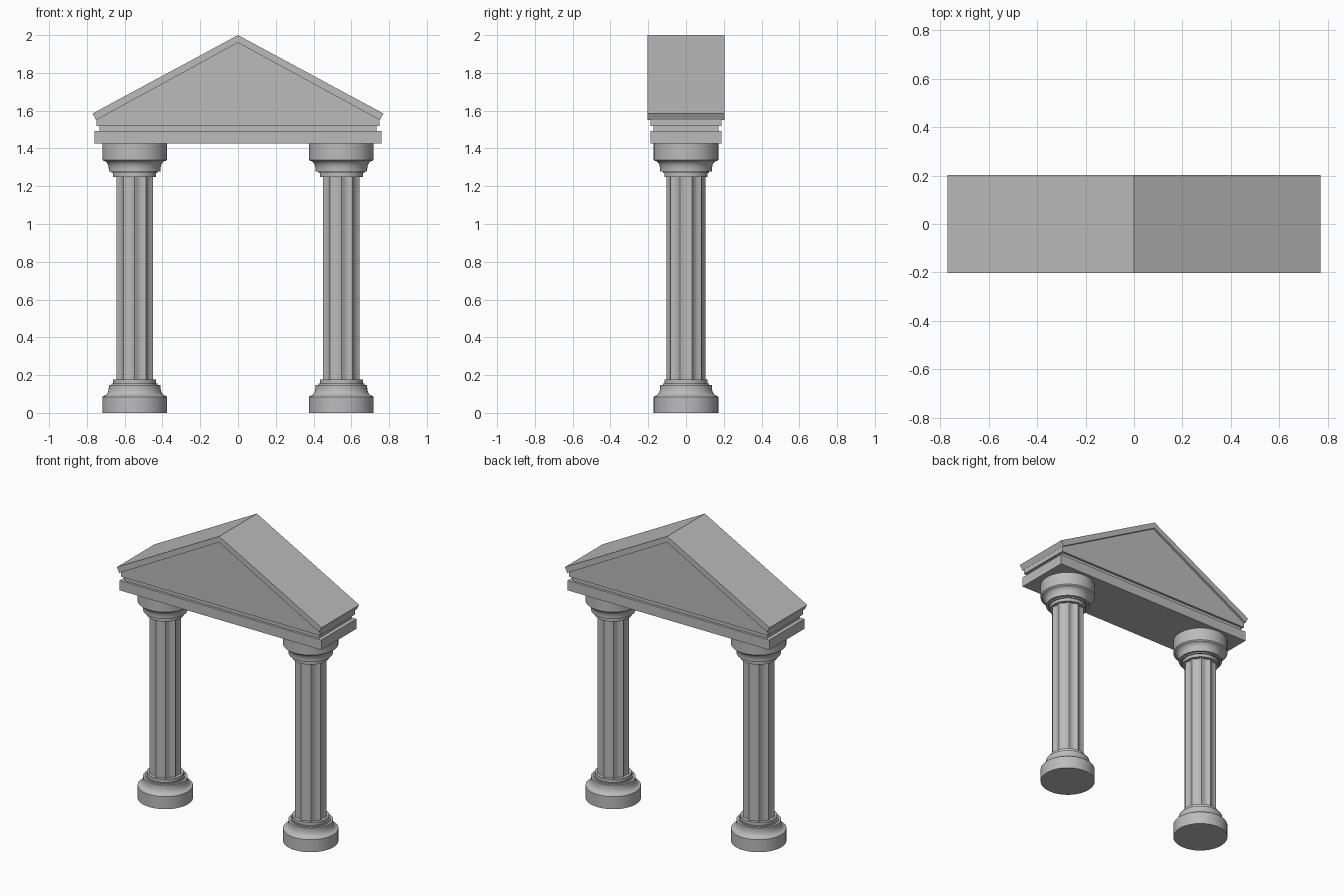
import bpy, bmesh
from math import sin, cos, pi, radians

old = bpy.data.objects.get("Cube")
if old:
    bpy.data.objects.remove(old, do_unlink=True)

stone = bpy.data.materials.new("grey stone")
stone.use_nodes = True
GREY = (0.5, 0.5, 0.5, 1)
stone.diffuse_color = GREY
stone.node_tree.nodes["Principled BSDF"].inputs["Base Color"].default_value = GREY


def finish(bm, name, smooth=False):
    bmesh.ops.recalc_face_normals(bm, faces=bm.faces)
    mesh = bpy.data.meshes.new(name)
    bm.to_mesh(mesh)
    bm.free()
    mesh.materials.append(stone)
    ob = bpy.data.objects.new(name, mesh)
    bpy.context.collection.objects.link(ob)
    if smooth:
        bpy.ops.object.select_all(action="DESELECT")
        ob.select_set(True)
        bpy.context.view_layer.objects.active = ob
        bpy.ops.object.shade_smooth_by_angle(angle=radians(30))
    return ob


def extrude_outline(name, outline, depth):
    """Extrude a front (x, z) outline evenly to both sides of y = 0."""
    bm = bmesh.new()
    face = bm.faces.new([bm.verts.new((x, -depth, z)) for x, z in outline])
    new = bmesh.ops.extrude_face_region(bm, geom=[face])["geom"]
    bmesh.ops.translate(bm, vec=(0, 2 * depth, 0),
                        verts=[v for v in new if isinstance(v, bmesh.types.BMVert)])
    return finish(bm, name)


def slab(name, half_x, half_y, z0, z1):
    return extrude_outline(name, [(-half_x, z0), (half_x, z0), (half_x, z1), (-half_x, z1)], half_y)


def loft(name, rings, x):
    """Skin equal-length rings of points and cap both ends."""
    bm = bmesh.new()
    loops = [[bm.verts.new(p) for p in ring] for ring in rings]
    n = len(loops[0])
    for a, b in zip(loops, loops[1:]):
        for i in range(n):
            j = (i + 1) % n
            bm.faces.new((a[i], a[j], b[j], b[i]))
    bm.faces.new(loops[0])
    bm.faces.new(loops[-1])
    ob = finish(bm, name, smooth=True)
    ob.location.x = x
    return ob


def circle(radius, z, n=48):
    return [(radius * cos(2 * pi * i / n), radius * sin(2 * pi * i / n), z) for i in range(n)]


# Moulding profile: drum, hollow curve, then two stepped collars
moulding = [(0.171, 0), (0.171, 0.085), (0.166, 0.09)]
moulding += [(0.137 + 0.029 * (1 - sin(t * pi / 12)), 0.09 + 0.045 * (1 - cos(t * pi / 12)))
             for t in range(1, 7)]
moulding += [(0.137, 0.147), (0.122, 0.147), (0.122, 0.155), (0.114, 0.155), (0.114, 0.176), (0.09, 0.176)]

FLUTES, STEPS = 10, 8
TOP = 1.425


def shaft_ring(z):
    """Circle scalloped by shallow flutes."""
    ring = []
    for i in range(FLUTES * STEPS):
        a = -pi / 2 + 2 * pi * i / (FLUTES * STEPS)
        r = 0.102 - 0.013 * sin(pi * (i % STEPS) / STEPS)
        ring.append((r * cos(a), r * sin(a), z))
    return ring


# Columns
for side, x in (("left", 0.547), ("right", -0.547)):
    loft(side + "_column_base", [circle(r, z) for r, z in moulding], x)
    loft(side + "_column_shaft", [shaft_ring(0.17), shaft_ring(TOP - 0.155)], x)
    loft(side + "_column_capital", [circle(r, TOP - z) for r, z in moulding], x)

# Entablature
slab("beam", 0.759, 0.189, TOP, 1.492)
slab("recessed_band", 0.733, 0.173, 1.492, 1.52)

# Gable and roof
extrude_outline("gable", [(-0.749, 1.52), (0.749, 1.52), (0.749, 1.552), (0, 1.962), (-0.749, 1.552)], 0.188)
extrude_outline("roof", [(-0.77, 1.585), (-0.751, 1.55), (0, 1.96),
                         (0.751, 1.55), (0.77, 1.585), (0, 2.0)], 0.203)
